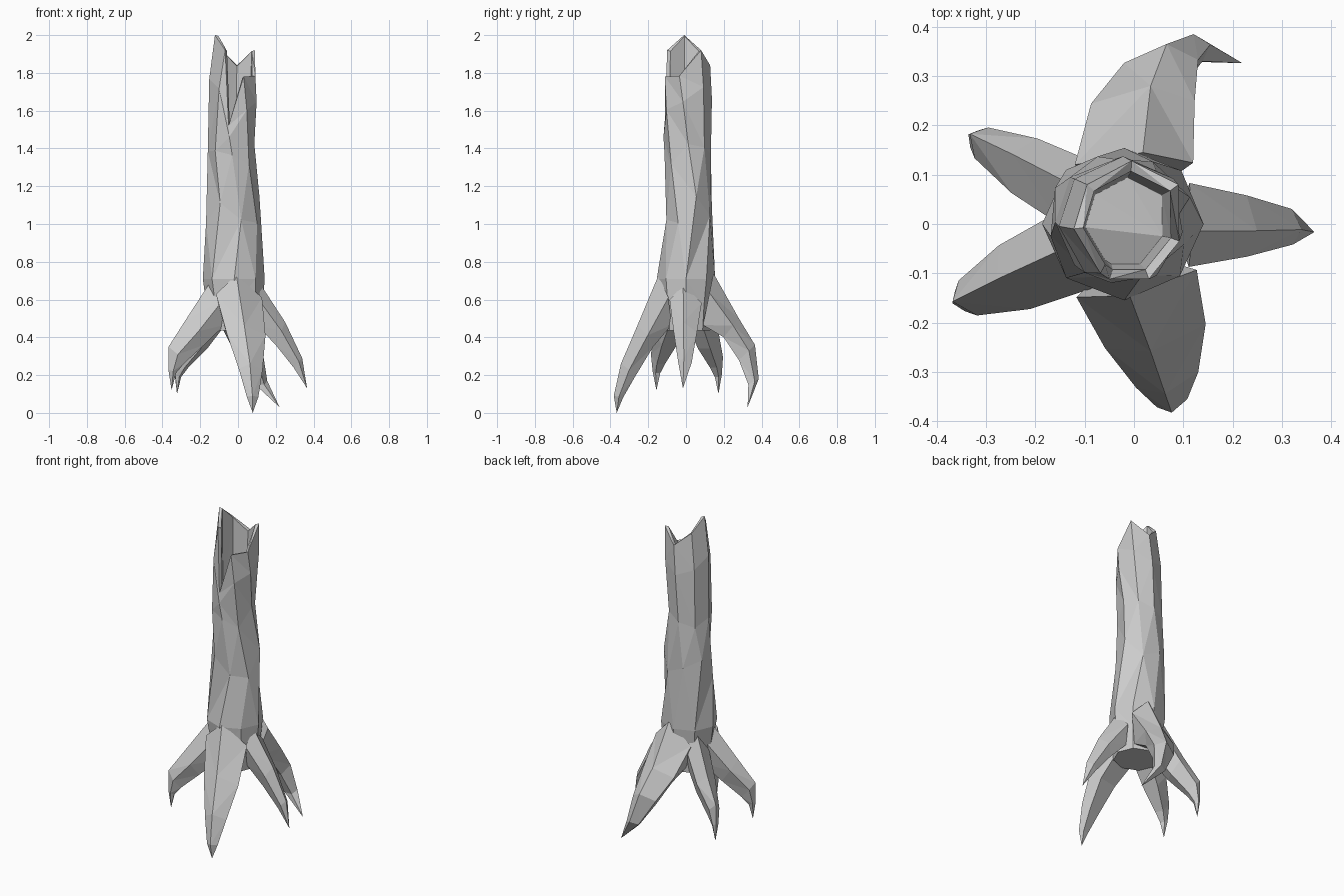
import bpy, bmesh, random
from math import sin, cos, radians
from mathutils import Vector

if "Cube" in bpy.data.objects:
    bpy.data.objects.remove(bpy.data.objects["Cube"])

random.seed(4)


def skin(name, rings, tip=None):
    """Flat-shaded closed skin over equal-sized rings, optionally ending in a point."""
    bm = bmesh.new()
    vs = [[bm.verts.new(p) for p in ring] for ring in rings]
    n = len(vs[0])
    for a, b in zip(vs, vs[1:]):
        for i in range(n):
            j = (i + 1) % n
            bm.faces.new((a[i], a[j], b[j], b[i]))
    bm.faces.new(vs[0][::-1])
    if tip is None:
        bm.faces.new(vs[-1])
    else:
        t = bm.verts.new(tip)
        for i in range(n):
            bm.faces.new((vs[-1][i], vs[-1][(i + 1) % n], t))
    bmesh.ops.triangulate(bm, faces=bm.faces[:])
    bmesh.ops.recalc_face_normals(bm, faces=bm.faces[:])
    mesh = bpy.data.meshes.new(name)
    bm.to_mesh(mesh)
    bm.free()
    obj = bpy.data.objects.new(name, mesh)
    bpy.context.collection.objects.link(obj)
    return obj


# Trunk: octagonal rings (z, centre x, centre y, x radius, y radius, twist)
rings = []
for z, cx, cy, rx, ry, tw in [
    (0.435, -0.015, 0.00, 0.135, 0.125, 0),
    (0.57, -0.015, 0.00, 0.15, 0.138, 0),
    (0.71, -0.02, 0.00, 0.163, 0.152, 0),
    (1.08, -0.028, 0.015, 0.145, 0.125, 18),
    (1.40, -0.035, 0.008, 0.125, 0.124, 2),
]:
    ring = []
    for k in range(8):
        a = radians(180 + 45 * k + tw)
        s = random.uniform(0.97, 1.03)
        dz = random.uniform(-0.09, 0.09) if z > 1 else 0
        ring.append(Vector((cx + rx * s * cos(a), cy + ry * s * sin(a), z + dz)))
    rings.append(ring)

# Jagged broken rim, its inner lip and the floor of the hollow
rim = [Vector(p) for p in [
    (-0.122, -0.01, 2.0), (-0.068, -0.10, 1.92), (-0.05, -0.112, 1.52),
    (0.03, -0.112, 1.78), (0.092, -0.035, 1.785), (0.09, 0.08, 1.92),
    (-0.005, 0.128, 1.84), (-0.095, 0.08, 1.92)]]
shoulder = [p.lerp(q, 0.62) + Vector((p.x * 0.1, p.y * 0.06, 0))
            for p, q in zip(rings[-1], rim)]
centre = Vector((-0.01, 0.005, 0))
lip = [Vector((centre.x + (p.x - centre.x) * 0.83,
               centre.y + (p.y - centre.y) * 0.83, p.z - 0.005)) for p in rim]
floor = [Vector((p.x * 0.88 - 0.008, p.y * 0.88, 1.46 + min(p.y, 0) * 0.4))
         for p in lip]
skin("trunk", rings + [shoulder, rim, lip, floor])


def root(name, angle, stations, tip):
    """Stations: (top r, top z, bottom r, bottom z, half width, sideways bend)."""
    a = radians(angle)
    out, side = Vector((cos(a), sin(a), 0)), Vector((sin(a), -cos(a), 0))
    up = Vector((0, 0, 1))
    loops = []
    for rt, zt, rb, zb, w, bend in stations:
        top = out * rt + up * zt + side * bend
        bot = out * rb + up * zb + side * bend
        loops.append([
            top + side * w * 0.15,
            top.lerp(bot, 0.38) + side * w,
            bot + side * w * 0.6,
            bot - side * w * 0.6,
            top.lerp(bot, 0.45) - side * w,
        ])
    skin(name, loops, out * tip[0] + up * tip[1] + side * tip[2])


# Three similar side roots
root("right_root", -1, [
    (0.12, 0.68, 0.10, 0.465, 0.085, 0),
    (0.25, 0.48, 0.20, 0.36, 0.062, 0),
    (0.34, 0.29, 0.295, 0.24, 0.036, 0)], (0.366, 0.13, 0.01))
for name, angle, k, w, drop in [("back_left_root", 152, 0.95, 0.85, 0.02),
                                ("front_left_root", 204, 1.0, 1.0, 0)]:
    root(name, angle, [
        (0.15, 0.70, 0.10, 0.465, 0.085 * w, 0),
        (0.30 * k, 0.49 - drop, 0.215 * k, 0.36 - drop, 0.072 * w, 0),
        (0.40 * k, 0.35 - drop, 0.325 * k, 0.26 - drop, 0.040 * w, 0),
        (0.402 * k, 0.23 - drop, 0.365 * k, 0.21 - drop, 0.022 * w, 0)],
        (0.385 * k, 0.12 - drop, 0))

# Broad front root and hooked back root
root("front_root", -78, [
    (0.14, 0.73, 0.09, 0.465, 0.125, 0.02),
    (0.26, 0.46, 0.19, 0.35, 0.105, 0.005),
    (0.35, 0.26, 0.285, 0.19, 0.065, 0),
    (0.39, 0.09, 0.345, 0.08, 0.032, 0)], (0.375, 0.0, 0))
root("back_root", 90, [
    (0.145, 0.74, 0.09, 0.465, 0.12, 0),
    (0.28, 0.50, 0.20, 0.40, 0.105, 0.018),
    (0.365, 0.36, 0.28, 0.28, 0.075, 0.055),
    (0.385, 0.18, 0.33, 0.15, 0.04, 0.115)], (0.326, 0.03, 0.22))
